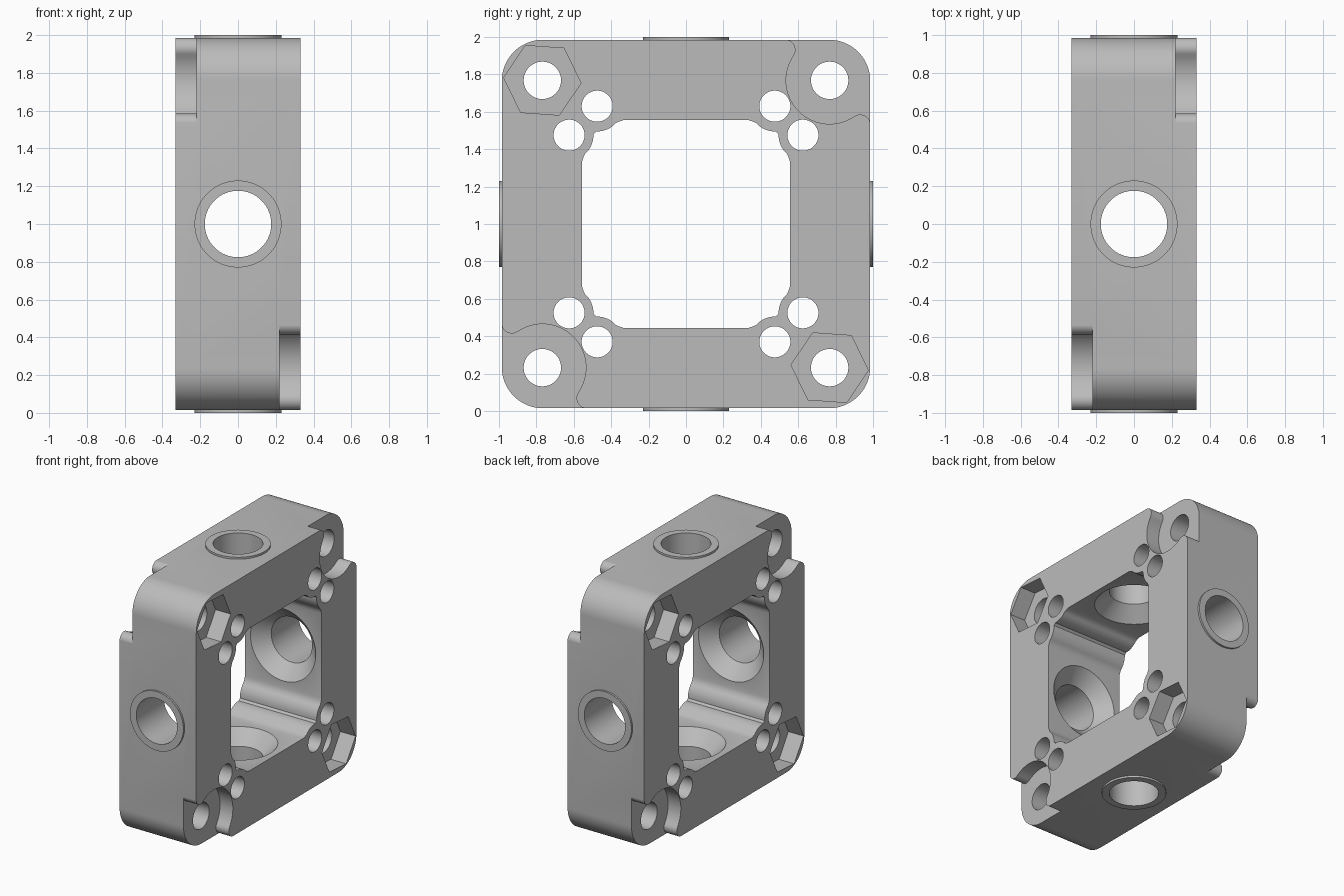
import bpy, bmesh, math
from mathutils import Matrix

default = bpy.data.objects.get("Cube")
if default:
    bpy.data.objects.remove(default, do_unlink=True)

HALF, DEPTH = 0.985, 0.33      # frame half width and half thickness
CORNER = 0.768                 # corner bolt position


def arc(cy, cz, r, a0, a1, n):
    angles = [math.radians(a0 + (a1 - a0) * i / n) for i in range(n + 1)]
    return [(cy + r * math.cos(a), cz + r * math.sin(a)) for a in angles]


def circle(cy, cz, r, n=48):
    return arc(cy, cz, r, 0, 360, n)[:-1]


def quarter_turns(corner):
    """Repeat a corner outline around the centre."""
    pts = []
    for c, s in ((1, 0), (0, 1), (-1, 0), (0, -1)):
        pts += [(c * y - s * z, s * y + c * z) for y, z in corner]
    return pts


def prism(bm, outline, x0, x1):
    face = bm.faces.new([bm.verts.new((x0, y, z)) for y, z in outline])
    extruded = bmesh.ops.extrude_face_region(bm, geom=[face])
    verts = [g for g in extruded["geom"] if isinstance(g, bmesh.types.BMVert)]
    bmesh.ops.translate(bm, verts=verts, vec=(x1 - x0, 0, 0))


def turned(bm, profile, turn, n=64):
    """Solid of revolution from (radius, distance) pairs, aimed at one side."""
    rot = Matrix.Rotation(turn, 3, "X")
    rings = []
    for r, h in profile:
        rings.append([bm.verts.new(rot @ Matrix.Rotation(math.tau * i / n, 3, "Z")
                                   @ Matrix.Translation((r, 0, h)).translation)
                      for i in range(n)])
    for a, b in zip(rings, rings[1:]):
        for i in range(n):
            j = (i + 1) % n
            bm.faces.new((a[i], a[j], b[j], b[i]))
    bm.faces.new(rings[0][::-1])
    bm.faces.new(rings[-1])


def make(name, bm):
    bmesh.ops.recalc_face_normals(bm, faces=bm.faces)
    mesh = bpy.data.meshes.new(name)
    bm.to_mesh(mesh)
    bm.free()
    ob = bpy.data.objects.new(name, mesh)
    bpy.context.collection.objects.link(ob)
    return ob


def combine(target, tool, operation):
    tool.hide_render = True
    mod = target.modifiers.new(operation.title(), "BOOLEAN")
    mod.operation, mod.solver, mod.object = operation, "EXACT", tool
    bpy.context.view_layer.objects.active = target
    bpy.ops.object.modifier_apply(modifier=mod.name)
    bpy.data.objects.remove(tool, do_unlink=True)


# Rounded square block
bm = bmesh.new()
prism(bm, quarter_turns(arc(HALF - 0.22, HALF - 0.22, 0.22, 0, 90, 16)), -DEPTH, DEPTH)
frame = make("mounting_frame", bm)

# Raised ring on each of the four sides
bm = bmesh.new()
for k in range(4):
    turned(bm, [(0.23, 0.85), (0.23, 1.0)], k * math.pi / 2)
combine(frame, make("side_rings", bm), "UNION")

# Central opening with fluted corners, and all holes through the thickness
bm = bmesh.new()
flute = [(0.335, 0.555), (0.355, 0.549)] + arc(0.475, 0.63, 0.135, 222, 272, 8)
corner = [(z, y) for y, z in flute] + flute[::-1]
prism(bm, quarter_turns(corner), -0.5, 0.5)
for sy in (1, -1):
    for sz in (1, -1):
        for y, z, r in ((CORNER, CORNER, 0.1), (0.475, 0.63, 0.083), (0.625, 0.475, 0.083)):
            prism(bm, circle(sy * y, sz * z, r), -0.5, 0.5)
combine(frame, make("through_cutter", bm), "DIFFERENCE")

# Hexagon nut pockets and round corner recesses on alternate corners
bm = bmesh.new()
end = math.radians(145.6)
tip_y, tip_z = CORNER + 0.288 * math.cos(end), CORNER + 0.288 * math.sin(end)
tip = arc(tip_y, tip_z, 0.055, 90, -34.4, 10)
recess = ([(tip_y, 1.2)] + tip + arc(CORNER, CORNER, 0.233, 145.6, 304.4, 32)[1:-1]
          + [(z, y) for y, z in tip[::-1]] + [(1.2, tip_y), (1.2, 1.2)])
for side in (1, -1):
    for s in (1, -1):
        prism(bm, [(side * s * y, s * z) for y, z in recess], side * 0.22, side * 0.5)
        hexagon = arc(-s * CORNER, s * CORNER, 0.207, -4, 356, 6)[:-1]
        prism(bm, [(side * y, z) for y, z in hexagon], side * 0.2, side * 0.5)
combine(frame, make("pocket_cutter", bm), "DIFFERENCE")

# Side bores with countersinks facing the opening
bm = bmesh.new()
for k in range(4):
    turned(bm, [(0.306, 0.53), (0.176, 0.66), (0.176, 1.1)], k * math.pi / 2)
combine(frame, make("bore_cutter", bm), "DIFFERENCE")

# Stand on the ground, shade and colour
frame.data.transform(Matrix.Translation((0, 0, 1)))
grey = bpy.data.materials.new("plain_grey")
grey.use_nodes = True
colour = (0.5, 0.5, 0.5, 1)
grey.diffuse_color = colour
grey.node_tree.nodes["Principled BSDF"].inputs["Base Color"].default_value = colour
frame.data.materials.clear()
frame.data.materials.append(grey)
for p in frame.data.polygons:
    p.material_index = 0
bpy.ops.object.select_all(action="DESELECT")
frame.select_set(True)
bpy.context.view_layer.objects.active = frame
bpy.ops.object.shade_smooth_by_angle(angle=math.radians(30))
